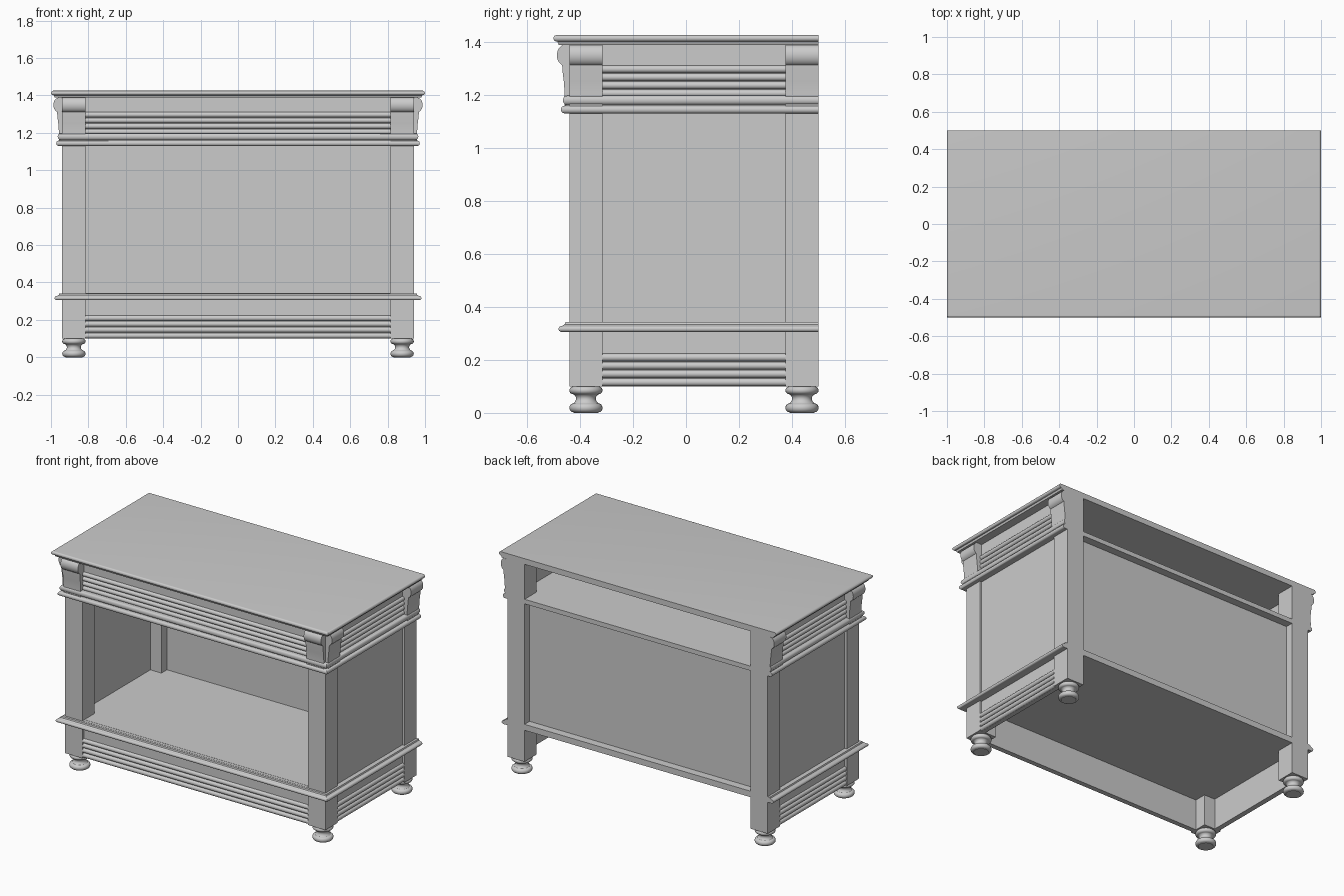
import bpy, bmesh
from math import sin, cos, pi

if "Cube" in bpy.data.objects:
    bpy.data.objects.remove(bpy.data.objects["Cube"])

PX, PYF, BACK, PW = 0.94, -0.44, 0.50, 0.125   # post outer faces and width
IX, IYF, IYB = PX - PW, PYF + PW, BACK - PW    # inner faces of posts


def make(name, verts, faces):
    me = bpy.data.meshes.new(name)
    bm = bmesh.new()
    vs = [bm.verts.new(v) for v in verts]
    for f in faces:
        bm.faces.new([vs[i] for i in f])
    bmesh.ops.recalc_face_normals(bm, faces=bm.faces)
    bm.to_mesh(me)
    bm.free()
    ob = bpy.data.objects.new(name, me)
    bpy.context.collection.objects.link(ob)
    return ob


def loft(name, rings, closed=True):
    """Skin equal-length rings; closed rings get end caps."""
    n = len(rings[0])
    verts = [v for r in rings for v in r]
    faces = [(k*n + i, k*n + (i+1) % n, (k+1)*n + (i+1) % n, (k+1)*n + i)
             for k in range(len(rings) - 1) for i in range(n)]
    faces += [tuple(range(n)), tuple(range((len(rings)-1)*n, len(rings)*n))]
    return make(name, verts, faces)


def box(name, x0, x1, y0, y1, z0, z1):
    return loft(name, [[(x0, y0, z), (x1, y0, z), (x1, y1, z), (x0, y1, z)] for z in (z0, z1)])


def bead(d, z0, z1, depth, n=10):
    """Half-round bump from z0 up to z1, standing out from offset d."""
    zc, r = (z0 + z1) / 2, (z1 - z0) / 2
    return [(d + depth*cos(t), zc + r*sin(t)) for t in [-pi/2 + pi*i/n for i in range(n+1)]]


def prism_front(name, prof, x0, x1, base=PYF):
    return loft(name, [[(x, base - d, z) for d, z in prof] for x in (x0, x1)])


def prism_side(name, prof, y0, y1, s, base=PX):
    return loft(name, [[(s*(base + d), y, z) for d, z in prof] for y in (y0, y1)])


def wrap_moulding(name, prof):
    """Mitred moulding along left side, front and right side."""
    st = [lambda d: (-PX-d, BACK), lambda d: (-PX-d, PYF-d),
          lambda d: (PX+d, PYF-d), lambda d: (PX+d, BACK)]
    return loft(name, [[(*f(d), z) for d, z in prof] for f in st])


# Table top with rounded edge on three sides
top = [(0.04, 1.388), (0.045, 1.40)] + bead(0.048, 1.401, 1.425, 0.012)
loft("table_top", [[(-PX-d, PYF-d, z), (PX+d, PYF-d, z), (PX+d, BACK, z), (-PX-d, BACK, z)]
                   for d, z in top])

# Turned foot profile
foot = [(0.045, 0.0)] + bead(0.047, 0.002, 0.036, 0.0155) + \
       [(0.044, 0.039), (0.039, 0.046), (0.037, 0.054), (0.039, 0.062), (0.044, 0.068)] + \
       bead(0.047, 0.070, 0.100, 0.0155)

# Corbel with scroll at the top
corbel = [(-0.01, 1.13), (0.018, 1.13), (0.018, 1.21), (0.021, 1.25), (0.026, 1.29), (0.027, 1.31)] + \
         [(0.018 + 0.029*cos(t), 1.349 + 0.039*sin(t)) for t in [-1.25 + 2.8*i/12 for i in range(13)]] + \
         [(-0.01, 1.388)]

for s, side in ((-1, "left"), (1, "right")):
    for y0, y1, end in ((PYF, IYF, "front"), (IYB, BACK, "back")):
        # Corner posts, feet and side corbels
        box(f"{end}_{side}_post", *sorted((s*IX, s*PX)), y0, y1, 0.10, 1.39)
        cx, cy = s*(PX - PW/2), (y0 + y1)/2
        loft(f"{end}_{side}_foot", [[(cx + r*cos(2*pi*k/32), cy + r*sin(2*pi*k/32), z)
                                     for k in range(32)] for r, z in foot])
        prism_side(f"{end}_{side}_side_corbel", corbel, y0, y1, s)
    prism_front(f"{side}_front_corbel", corbel, *sorted((s*IX, s*PX)))
    # Recessed side panel
    box(f"{side}_side_panel", *sorted((s*0.895, s*0.925)), IYF, IYB, 0.10, 1.39)


def reeds(z0, z1, n=4):
    h = (z1 - z0) / n
    prof = [(-0.01, z0)]
    for i in range(n):
        prof += bead(0.0, z0 + i*h + 0.001, z0 + (i+1)*h - 0.001, 0.014, 8)
    return prof + [(-0.01, z1)]


# Reeded strips on the front and sides, with front aprons behind
for label, z0, z1, a0, a1 in (("lower", 0.10, 0.225, 0.10, 0.31), ("upper", 1.19, 1.312, 1.13, 1.39)):
    prof = reeds(z0, z1)
    box(f"{label}_front_apron", -IX, IX, -0.425, -0.395, a0, a1)
    prism_front(f"{label}_front_reeding", prof, -IX, IX, -0.425)
    for s, side in ((-1, "left"), (1, "right")):
        prism_side(f"{label}_{side}_reeding", prof, IYF, IYB, s, 0.925)

# Mouldings wrapping round the case
wrap_moulding("base_moulding", [(-0.03, 0.305), (0.0, 0.305)] + bead(0.028, 0.305, 0.328, 0.0125)
              + [(0.024, 0.330), (0.018, 0.334), (0.015, 0.342), (-0.03, 0.342)])
wrap_moulding("waist_moulding", [(-0.03, 1.13)] + bead(0.019, 1.130, 1.158, 0.013) + [(0.012, 1.161)]
              + bead(0.012, 1.163, 1.196, 0.012) + [(-0.01, 1.198), (-0.03, 1.198)])

# Shelves and back panel
for name, z0, z1 in (("bottom_shelf", 0.305, 0.344), ("upper_shelf", 1.13, 1.16)):
    box(name, -0.90, 0.90, -0.42, 0.40, z0, z1)
    box(name + "_back_edge", -IX, IX, 0.40, BACK, z0, z1)
    box(name + "_front_edge", -IX, IX, PYF, -0.42, z0, z1 - 0.001)
box("back_panel", -IX, IX, 0.432, 0.448, 0.34, 1.135)

# Smooth the curved parts, keep the edges crisp
bpy.ops.object.select_all(action='SELECT')
bpy.context.view_layer.objects.active = bpy.data.objects["table_top"]
bpy.ops.object.shade_smooth_by_angle(angle=0.6)
